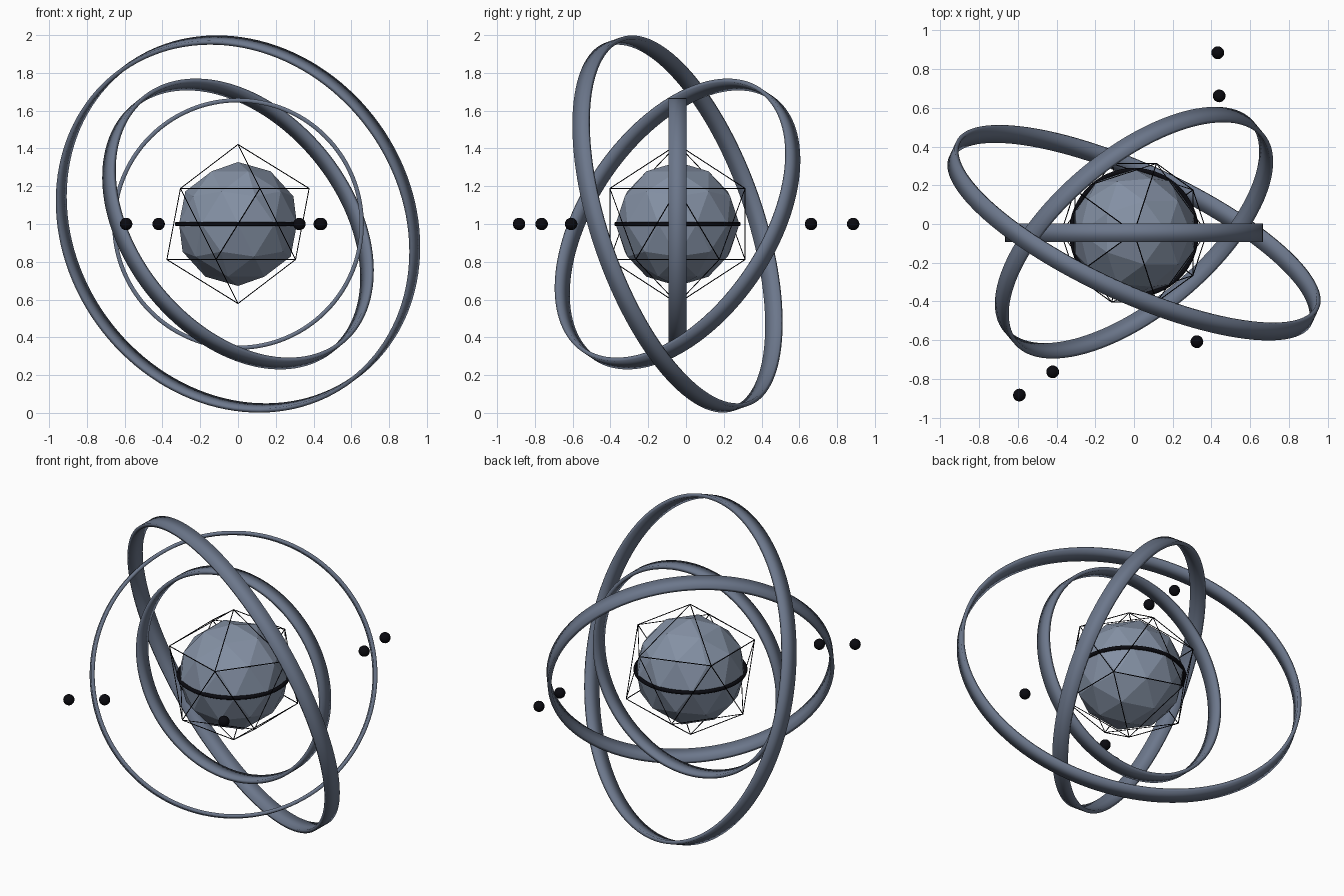
import bpy, bmesh, math
from mathutils import Vector

if "Cube" in bpy.data.objects:
    bpy.data.objects.remove(bpy.data.objects["Cube"])

CENTRE = Vector((0, -0.045, 1.0))


def colour(name, rgb):
    m = bpy.data.materials.new(name)
    m.diffuse_color = (*rgb, 1)
    m.use_nodes = True
    m.node_tree.nodes["Principled BSDF"].inputs["Base Color"].default_value = m.diffuse_color
    return m


black = colour("black", (0.003, 0.003, 0.005))
slate = colour("slate", (0.23, 0.28, 0.37))
dark_slate = colour("dark_slate", (0.15, 0.185, 0.26))


def finish(name, material, smooth=False):
    ob = bpy.context.object
    ob.name = name
    ob.data.materials.append(material)
    if smooth:
        bpy.ops.object.shade_smooth()
    return ob


def band_ring(name, radius, normal, width=0.094, thick=0.022, segs=128):
    """Flat hoop with a rectangular section, softly shaded, facing along normal."""
    bm = bmesh.new()
    profile = [(radius, -width / 2), (radius, width / 2),
               (radius - thick, width / 2), (radius - thick, -width / 2)]
    loops = []
    for i in range(segs):
        a = 2 * math.pi * i / segs
        loops.append([bm.verts.new((r * math.cos(a), r * math.sin(a), z)) for r, z in profile])
    for i in range(segs):
        p, q = loops[i], loops[(i + 1) % segs]
        for k in range(4):
            j = (k + 1) % 4
            bm.faces.new((p[k], q[k], q[j], p[j]))
    bmesh.ops.recalc_face_normals(bm, faces=bm.faces)
    mesh = bpy.data.meshes.new(name)
    bm.to_mesh(mesh)
    bm.free()
    ob = bpy.data.objects.new(name, mesh)
    bpy.context.collection.objects.link(ob)
    ob.location = CENTRE
    ob.rotation_mode = 'QUATERNION'
    ob.rotation_quaternion = Vector((0, 0, 1)).rotation_difference(Vector(normal).normalized())
    bpy.ops.object.select_all(action='DESELECT')
    bpy.context.view_layer.objects.active = ob
    ob.select_set(True)
    finish(name, dark_slate, smooth=True)


# Faceted core
bpy.ops.mesh.primitive_ico_sphere_add(subdivisions=2, radius=0.328, location=CENTRE)
finish("core", slate)

# Icosahedral wire cage
bpy.ops.mesh.primitive_ico_sphere_add(subdivisions=1, radius=0.421, location=CENTRE)
cage = finish("wire_cage", black)
wire = cage.modifiers.new("wire", 'WIREFRAME')
wire.thickness = 0.006
wire.offset = 0

# Dark belt round the core
bpy.ops.mesh.primitive_torus_add(major_radius=0.323, minor_radius=0.012, major_segments=64,
                                 minor_segments=10, location=CENTRE)
finish("core_belt", black, smooth=True)

# Three tilted hoops
band_ring("inner_ring", 0.666, (0, 1, 0))
band_ring("middle_ring", 0.843, (0.573, -0.682, 0.462))
band_ring("outer_ring", 1.032, (0.40, 0.866, 0.30))

# Small orbiting beads, all level with the centre
beads = [(0.433, 0.885), (0.44, 0.662), (0.325, -0.608), (-0.42, -0.764), (-0.592, -0.884)]
for i, (x, y) in enumerate(beads):
    bpy.ops.mesh.primitive_uv_sphere_add(segments=20, ring_count=12, radius=0.033,
                                         location=(x, y, CENTRE.z))
    finish(f"bead_{i + 1}", black, smooth=True)
